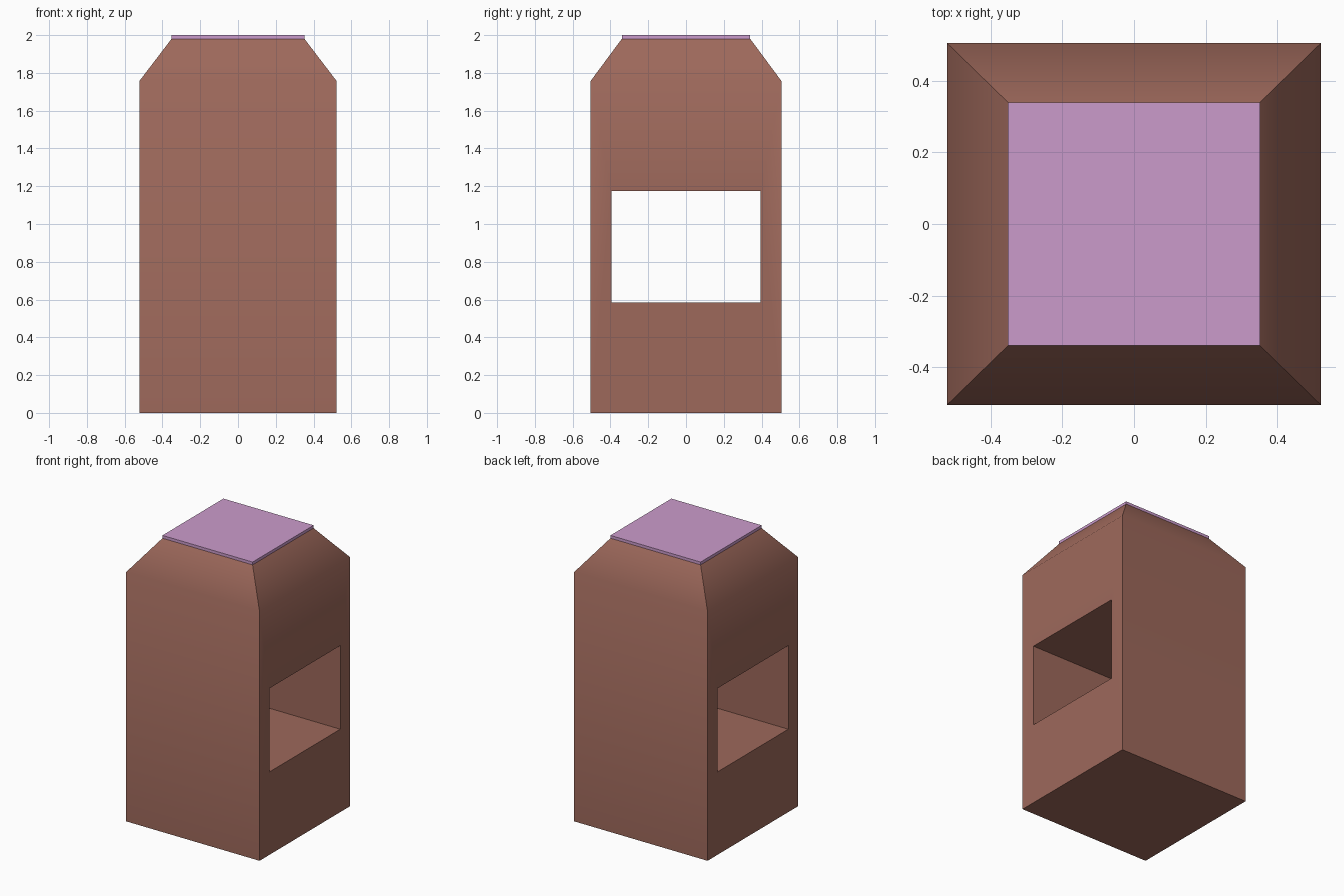
import bpy, bmesh

if "Cube" in bpy.data.objects:
    bpy.data.objects.remove(bpy.data.objects["Cube"])


def material(name, rgb):
    m = bpy.data.materials.new(name)
    m.diffuse_color = (*rgb, 1)
    m.use_nodes = True
    m.node_tree.nodes["Principled BSDF"].inputs["Base Color"].default_value = m.diffuse_color
    return m


def stack(name, rings, mat=None):
    """Closed solid through rectangular rings (half x, half y, z)."""
    bm = bmesh.new()
    loops = [[bm.verts.new((sx * hx, sy * hy, z))
              for sx, sy in ((-1, -1), (1, -1), (1, 1), (-1, 1))]
             for hx, hy, z in rings]
    for a, b in zip(loops, loops[1:]):
        for i in range(4):
            j = (i + 1) % 4
            bm.faces.new((a[i], a[j], b[j], b[i]))
    bm.faces.new(loops[0][::-1])
    bm.faces.new(loops[-1])
    me = bpy.data.meshes.new(name)
    bm.to_mesh(me)
    bm.free()
    ob = bpy.data.objects.new(name, me)
    bpy.context.collection.objects.link(ob)
    if mat:
        me.materials.append(mat)
    return ob


brown = material("brown", (0.34, 0.14, 0.105))
pink = material("pink", (0.60, 0.33, 0.60))

# Body with tapered shoulders
body = stack("body", [(0.522, 0.505, 0), (0.522, 0.505, 1.757),
                      (0.352, 0.34, 1.98)], brown)

# Rectangular opening straight through from side to side
cutter = stack("opening_cutter", [(0.8, 0.395, 0.585), (0.8, 0.395, 1.175)], brown)
cutter.hide_render = True
cut = body.modifiers.new("opening", 'BOOLEAN')
cut.operation = 'DIFFERENCE'
cut.solver = 'EXACT'
cut.object = cutter
bpy.context.view_layer.objects.active = body
body.select_set(True)
bpy.ops.object.modifier_apply(modifier=cut.name)
bpy.data.objects.remove(cutter)

# Soft blend from wall to shoulder, other edges sharp
bpy.ops.object.shade_smooth_by_angle(angle=0.8)

# Thin lid on top
stack("lid", [(0.352, 0.34, 1.98), (0.352, 0.34, 2.0)], pink)
